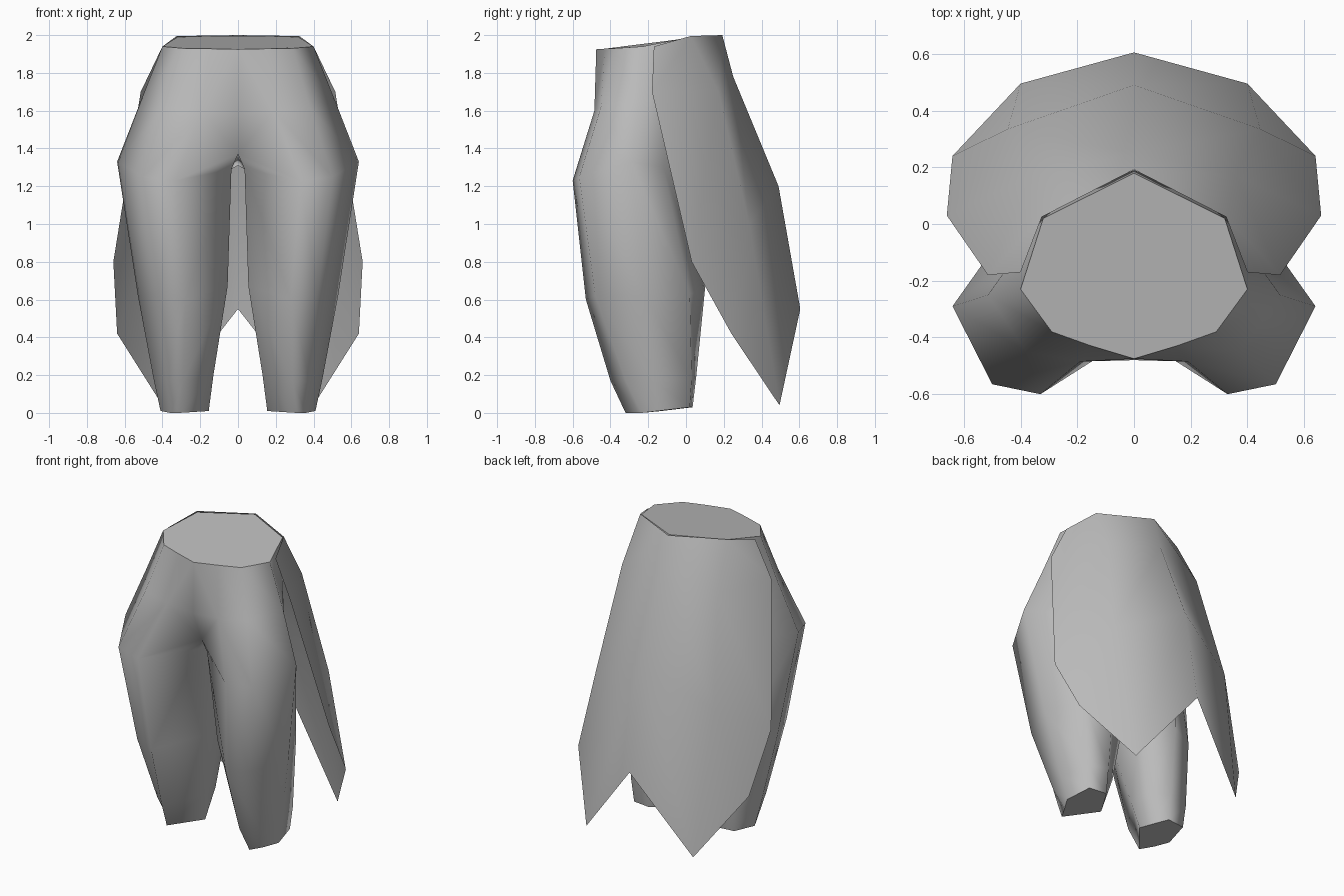
import bpy, bmesh, math

if "Cube" in bpy.data.objects:
    bpy.data.objects.remove(bpy.data.objects["Cube"])

cloth = bpy.data.materials.new("grey cloth")
cloth.diffuse_color = (0.5, 0.5, 0.5, 1)
cloth.use_nodes = True
cloth.node_tree.nodes["Principled BSDF"].inputs["Base Color"].default_value = cloth.diffuse_color


def finish(name, bm, caps=()):
    """Weld, orient and smooth a part, keeping the cap outlines sharp."""
    bmesh.ops.recalc_face_normals(bm, faces=bm.faces)
    for f in bm.faces:
        f.smooth = f not in caps
    for f in caps:
        for e in f.edges:
            e.smooth = False
    me = bpy.data.meshes.new(name)
    bm.to_mesh(me)
    bm.free()
    me.materials.append(cloth)
    ob = bpy.data.objects.new(name, me)
    bpy.context.collection.objects.link(ob)


def bridge(bm, a, b, closed=False):
    """Faces between two equal rows of vertices."""
    n = len(a)
    for i in range(n if closed else n - 1):
        j = (i + 1) % n
        bm.faces.new((a[i], a[j], b[j], b[i]))


def row_maker(bm, s):
    """Vertices on one side; points on the centre line are shared."""
    def row(pts):
        out = []
        for x, y, z in pts:
            key = (s * x, y, z) if x else (0, y, z)
            if key not in made:
                made[key] = bm.verts.new(key)
            out.append(made[key])
        return out
    return row


# Trousers: half rings run from front centre, round the outside, to back centre
waist = [(0, -.475, 1.925), (.15, -.43, 1.928), (.29, -.38, 1.93), (.4, -.23, 1.94),
         (.32, .02, 1.99), (.16, .10, 1.995), (0, .18, 2)]
hip = [(0, -.48, 1.58), (.19, -.485, 1.6), (.38, -.45, 1.62), (.515, -.25, 1.65),
       (.38, -.06, 1.65), (.2, .12, 1.65), (0, .19, 1.65)]
thigh = [(.33, -.6, 1.23), (.5, -.565, 1.25), (.64, -.29, 1.33), (.44, -.12, 1.3),
         (.22, .12, 1.2), (.035, .02, 1.29), (.035, -.38, 1.29)]
knee = [(.28, -.53, .6), (.42, -.48, .62), (.53, -.22, .62), (.42, .02, .63),
        (.25, .1, .65), (.06, -.02, .67), (.055, -.3, .67)]
shin = [(.29, -.4, .17), (.38, -.32, .17), (.445, -.17, .17), (.39, .03, .18),
        (.25, .055, .2), (.14, -.04, .2), (.13, -.18, .2)]
hem = [(.31, -.32, 0), (.36, -.235, 0), (.41, -.15, .01), (.375, .02, .03),
       (.25, .035, .03), (.2, -.05, .02), (.155, -.13, .01)]
crotch = [(0, -.39, 1.37), (0, 0, 1.31)]

bm = bmesh.new()
made = {}
caps = []
rims = []
for s in (1, -1):
    row = row_maker(bm, s)
    w, h, t, k, sh, f = map(row, (waist, hip, thigh, knee, shin, hem))
    cf, cb = row(crotch)
    bridge(bm, w, h)
    # front fold running down into the crotch, then the hips
    bm.faces.new((h[0], h[1], cf))
    bm.faces.new((h[1], t[0], cf))
    bridge(bm, h[1:], t[:5] + [cb])
    # gusset between the legs
    bm.faces.new((cf, t[0], t[6]))
    bm.faces.new((cb, t[5], t[4]))
    bm.faces.new((cf, t[6], t[5], cb))
    # leg tube with closed hem
    bridge(bm, t, k, True)
    bridge(bm, k, sh, True)
    bridge(bm, sh, f, True)
    caps.append(bm.faces.new(f))
    rims.append(w)
# waist cap across both halves
caps.append(bm.faces.new(rims[0] + rims[1][-2:0:-1]))
finish("trousers", bm, caps)

# Coat tail: columns from back centre to the front edge, with two pointed tips
tail_rows = [
    [(0, .192, 2), (.325, .025, 1.995), (.4, -.17, 1.94)],
    [(0, .25, 1.78), (.358, .172, 1.7), (.515, -.18, 1.7)],
    [(0, .49, 1.2), (.445, .335, 1.0), (.66, .03, .8)],
    [(0, .605, .55), (.4, .495, .04), (.64, .24, .42)],
]
bm = bmesh.new()
made = {}
for s in (1, -1):
    rows = [row_maker(bm, s)(r) for r in tail_rows]
    for a, b in zip(rows, rows[1:]):
        bridge(bm, a, b)
finish("coat_tail", bm)
